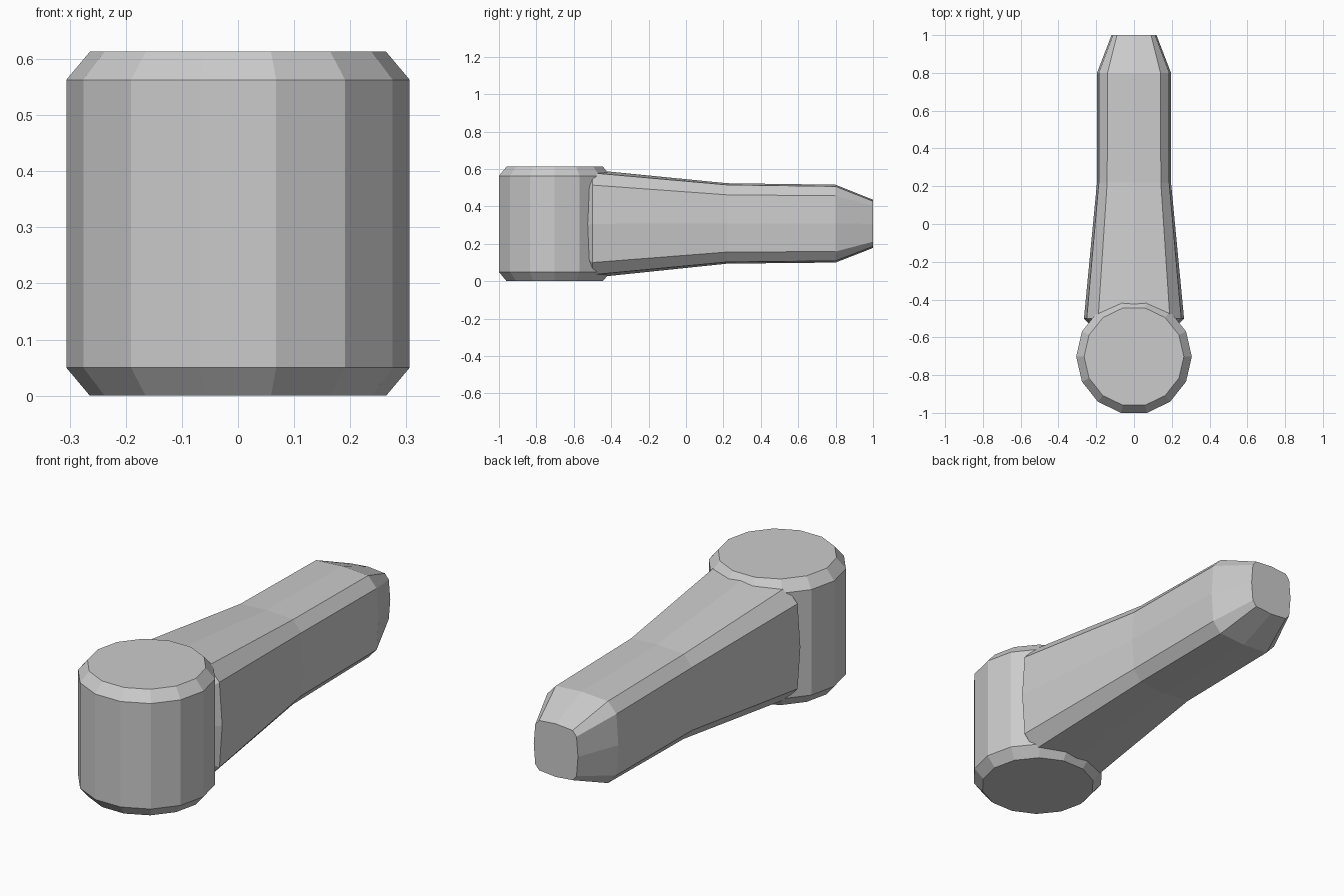
import bpy
from math import cos, sin, tau

if "Cube" in bpy.data.objects:
    bpy.data.objects.remove(bpy.data.objects["Cube"])


def loft(name, rings):
    """Skin a closed solid through equally sized rings of points."""
    n = len(rings[0])
    verts = [p for ring in rings for p in ring]
    faces = [tuple(reversed(range(n))),
             tuple(range(len(verts) - n, len(verts)))]
    for r in range(len(rings) - 1):
        for i in range(n):
            j = (i + 1) % n
            a, b = r * n, (r + 1) * n
            faces.append((a + i, a + j, b + j, b + i))
    mesh = bpy.data.meshes.new(name)
    mesh.from_pydata(verts, [], faces)
    obj = bpy.data.objects.new(name, mesh)
    bpy.context.collection.objects.link(obj)
    return obj


def disc(radius, z, sides=14, y=-0.702):
    return [(radius * cos(tau * i / sides), y + radius * sin(tau * i / sides), z)
            for i in range(sides)]


def section(y, mid_z, side, shoulder, corner, top):
    """Twelve-sided bowed section; shoulder and corner are (x, height) offsets."""
    q = [(side, 0), shoulder, corner, (0, top)]
    right = q + [(-x, z) for x, z in q[2:0:-1]]
    pts = right + [(-x, -z) for x, z in right]
    return [(x, y, mid_z + z) for x, z in reversed(pts)]


# Chamfered pivot head
loft("pivot_head", [disc(0.264, 0), disc(0.306, 0.05),
                    disc(0.306, 0.563), disc(0.264, 0.613)])

# Tapering grip, its root sunk into the head
loft("grip", [
    section(-0.58, 0.307, 0.19, (0.175, 0.15), (0.13, 0.205), 0.22),
    section(-0.50, 0.307, 0.265, (0.25, 0.207), (0.19, 0.272), 0.288),
    section(0.22, 0.309, 0.196, (0.186, 0.153), (0.142, 0.206), 0.215),
    section(0.80, 0.308, 0.196, (0.186, 0.149), (0.140, 0.199), 0.208),
    section(1.00, 0.307, 0.119, (0.111, 0.096), (0.090, 0.121), 0.129),
])
